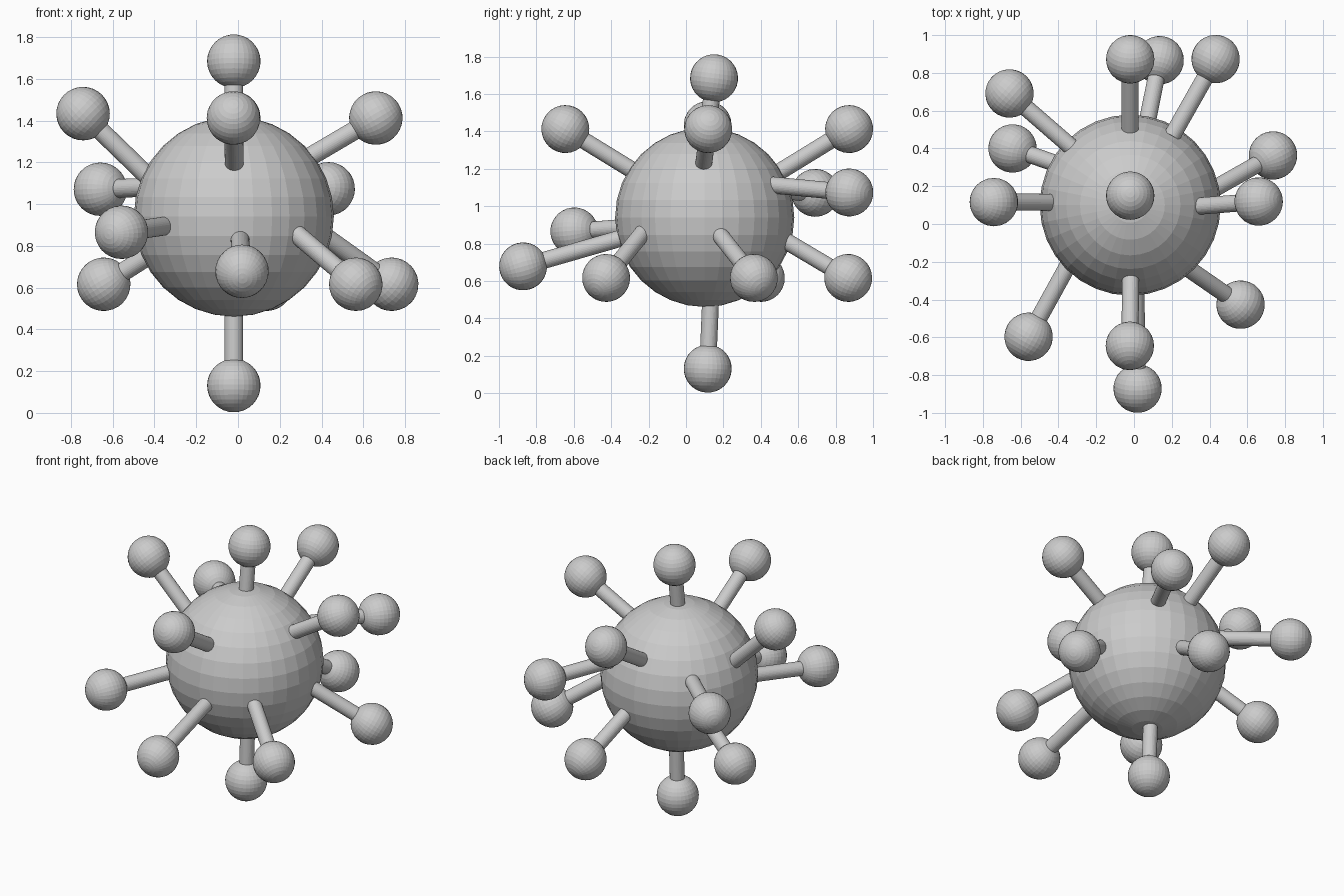
import bpy
from mathutils import Vector

if "Cube" in bpy.data.objects:
    bpy.data.objects.remove(bpy.data.objects["Cube"])

CORE = Vector((-0.02, 0.10, 0.94))
CORE_R, BALL_R, STEM_R = 0.479, 0.128, 0.045

# name: (stem root on the core, knob centre)
SPIKES = {
    "top": ((-.02, .115, 1.41), (-.02, .15, 1.684)),
    "bottom": ((-.02, .13, .465), (-.02, .116, .131)),
    "upper_front": ((-.018, -.30, 1.2), (-.022, -.645, 1.412)),
    "upper_back": ((-.02, .51, 1.19), (-.02, .872, 1.412)),
    "upper_left": ((-.45, .115, 1.15), (-.742, .116, 1.433)),
    "upper_right": ((.35, .095, 1.23), (.66, .119, 1.412)),
    "middle_back_left": ((-.335, .41, 1.085), (-.659, .691, 1.071)),
    "middle_back_right": ((.215, .49, 1.11), (.432, .873, 1.073)),
    "middle_front_left": ((-.35, -.22, .895), (-.558, -.597, .865)),
    "lower_left": ((-.40, .315, .77), (-.643, .400, .616)),
    "lower_right": ((.43, .19, .835), (.736, .363, .616)),
    "lower_front_right": ((.30, -.245, .84), (.564, -.427, .616)),
    "lower_front": ((.01, -.36, .825), (.019, -.871, .678)),
    "lower_back": ((.07, .54, .81), (.136, .867, .616)),
}


def sphere(name, centre, radius, rotation=(0, 0, 0)):
    bpy.ops.mesh.primitive_uv_sphere_add(segments=32, ring_count=16, radius=radius,
                                         location=centre, rotation=rotation)
    bpy.context.object.name = name


# Central core
sphere("core", CORE, CORE_R)

# Stems with a round knob at the end
for name, (root, tip) in SPIKES.items():
    root, tip = Vector(root), Vector(tip)
    direction = (tip - root).normalized()
    root -= direction * 0.03
    rotation = direction.to_track_quat('Z', 'Y').to_euler()
    bpy.ops.mesh.primitive_cylinder_add(vertices=32, radius=STEM_R, depth=(tip - root).length,
                                        location=(root + tip) / 2, rotation=rotation)
    bpy.context.object.name = name + "_stem"
    sphere(name + "_knob", tip, BALL_R, rotation)
